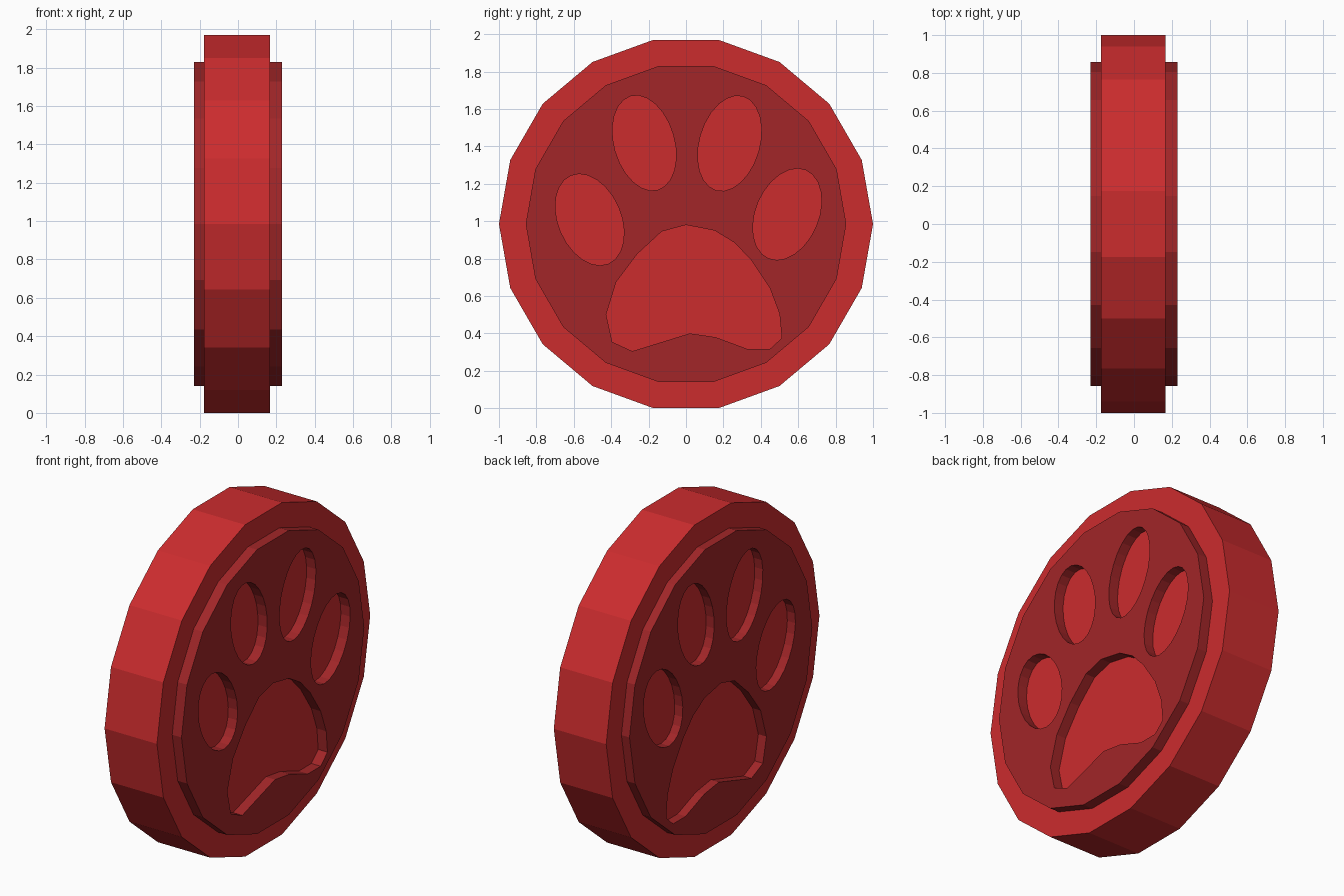
import bpy, bmesh, math
from mathutils import Matrix

if "Cube" in bpy.data.objects:
    bpy.data.objects.remove(bpy.data.objects["Cube"])

CZ = 0.985            # height of the disc centre
SIDES = 18


def material(name, rgb):
    m = bpy.data.materials.new(name)
    m.diffuse_color = (*rgb, 1)
    m.use_nodes = True
    m.node_tree.nodes["Principled BSDF"].inputs["Base Color"].default_value = m.diffuse_color
    return m


def ellipse(y, z, a, b, tilt, n=24):
    t = math.radians(tilt)
    pts = []
    for i in range(n):
        u = a * math.cos(2 * math.pi * i / n)
        v = b * math.sin(2 * math.pi * i / n)
        pts.append((y + u * math.cos(t) - v * math.sin(t),
                    z + u * math.sin(t) + v * math.cos(t)))
    return pts


def finish(bm, name, mat):
    bmesh.ops.recalc_face_normals(bm, faces=bm.faces[:])
    me = bpy.data.meshes.new(name)
    bm.to_mesh(me)
    bm.free()
    me.materials.append(mat)
    ob = bpy.data.objects.new(name, me)
    bpy.context.collection.objects.link(ob)
    return ob


def slab(name, loops, x0, x1, mat):
    """Flat outline with optional holes, extruded along x."""
    bm = bmesh.new()
    edges = []
    for pts in loops:
        vs = [bm.verts.new((x0, y, z)) for y, z in pts]
        edges += [bm.edges.new((vs[i - 1], vs[i])) for i in range(len(vs))]
    if len(loops) == 1:
        bm.faces.new(vs)
    else:
        bmesh.ops.triangle_fill(bm, edges=edges, use_beauty=True, normal=(1, 0, 0))
    geo = bmesh.ops.extrude_face_region(bm, geom=bm.faces[:], use_keep_orig=True)
    moved = [g for g in geo["geom"] if isinstance(g, bmesh.types.BMVert)]
    bmesh.ops.translate(bm, verts=moved, vec=(x1 - x0, 0, 0))
    return finish(bm, name, mat)


red = material("red", (0.60, 0.025, 0.027))
dark_red = material("dark_red", (0.36, 0.019, 0.021))

# Thick outer disc, also the floor of the paw recesses
slab("outer_disc", [ellipse(0, CZ, 1, 1, 0, SIDES)], -0.176, 0.168, red)

# Paw outline: four toes and one main pad
toes = [ellipse(-0.223, 1.418, 0.161, 0.261, 16),
        ellipse(0.233, 1.416, 0.161, 0.261, -16),
        ellipse(-0.515, 1.008, 0.168, 0.256, 23),
        ellipse(0.541, 1.037, 0.168, 0.256, -23)]
pad = [(0, .98), (-.13, .945), (-.26, .825), (-.373, .675), (-.427, .50),
       (-.394, .354), (-.287, .305), (.02, .40), (.158, .38), (.33, .316),
       (.448, .316), (.512, .375), (.50, .504), (.448, .643), (.35, .79),
       (.26, .885), (.153, .95)]

# Raised face plates with the paw cut through, one on each side
rim = ellipse(0, CZ, 0.857, 0.857, 0, SIDES)
slab("right_face_plate", [rim, pad] + toes, 0.16, 0.229, dark_red)
slab("left_face_plate", [rim, pad] + toes, -0.168, -0.229, dark_red)
